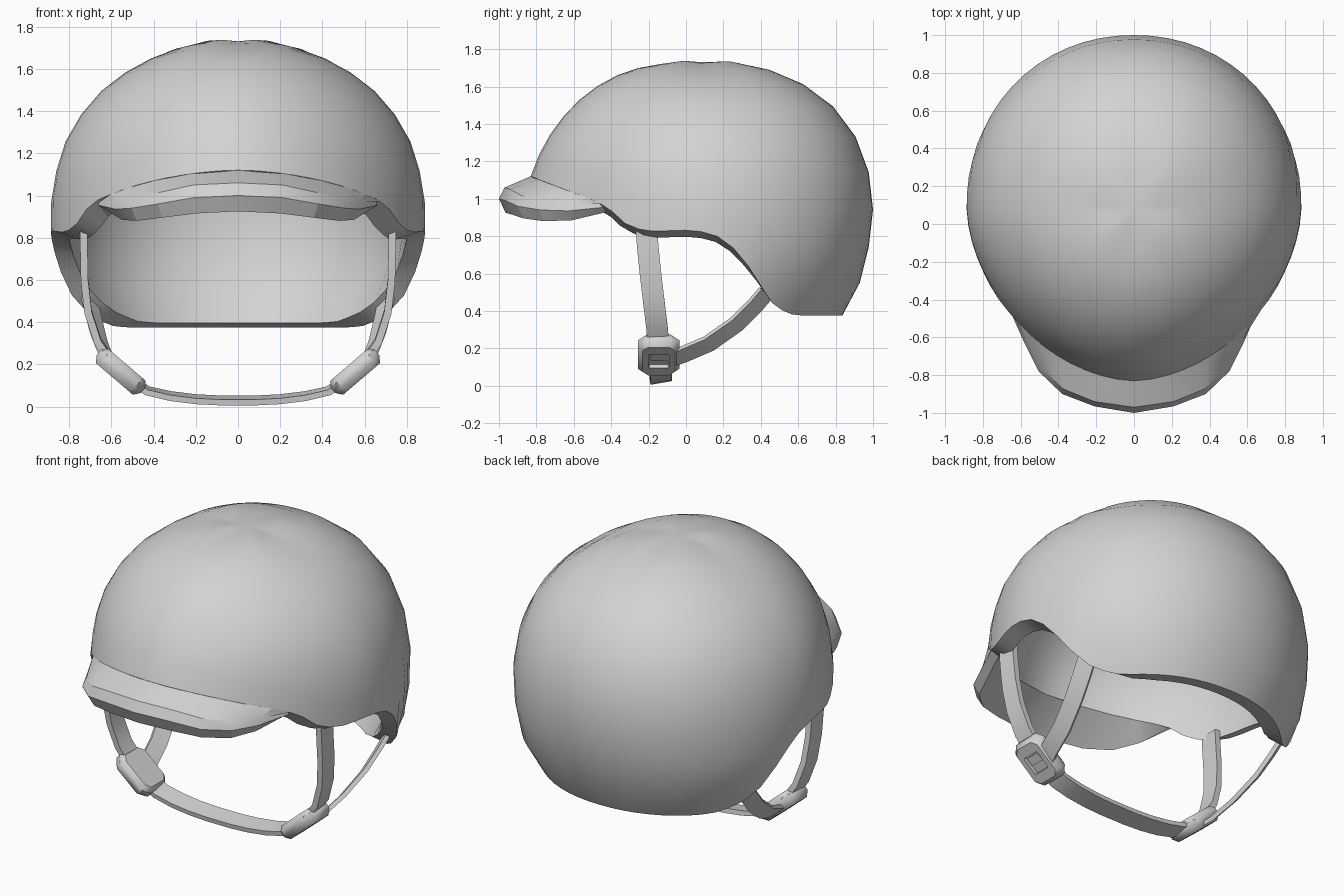
import bpy, bmesh, math
from mathutils import Vector

if "Cube" in bpy.data.objects:
    bpy.data.objects.remove(bpy.data.objects["Cube"])

grey = bpy.data.materials.new("plain_grey")
grey.diffuse_color = (0.65, 0.65, 0.65, 1)
grey.use_nodes = True
grey.node_tree.nodes["Principled BSDF"].inputs["Base Color"].default_value = grey.diffuse_color


def finish(name, bm, angle=30):
    bmesh.ops.remove_doubles(bm, verts=bm.verts, dist=0.0005)
    bmesh.ops.recalc_face_normals(bm, faces=bm.faces)
    mesh = bpy.data.meshes.new(name)
    bm.to_mesh(mesh)
    bm.free()
    ob = bpy.data.objects.new(name, mesh)
    bpy.context.collection.objects.link(ob)
    mesh.materials.append(grey)
    bpy.ops.object.select_all(action='DESELECT')
    ob.select_set(True)
    bpy.context.view_layer.objects.active = ob
    bpy.ops.object.shade_smooth_by_angle(angle=math.radians(angle))
    return ob


def loft(name, rings, angle=30):
    """Skin closed cross-sections and cap both ends."""
    bm = bmesh.new()
    rows = [[bm.verts.new(p) for p in r] for r in rings]
    n = len(rows[0])
    for a, b in zip(rows, rows[1:]):
        for i in range(n):
            j = (i + 1) % n
            bm.faces.new((a[i], a[j], b[j], b[i]))
    bm.faces.new(rows[0])
    bm.faces.new(rows[-1])
    return finish(name, bm, angle)


def interp(table, x):
    if x <= table[0][0]:
        return table[0][1]
    for (x0, y0), (x1, y1) in zip(table, table[1:]):
        if x <= x1:
            return y0 + (y1 - y0) * (x - x0) / (x1 - x0)
    return table[-1][1]


# Shell: distance from the centre by angle from the top, in three directions
CENTRE = Vector((0, 0.08, 0.9))
WALL = 0.09
SIDE = [(0, .83), (16, .842), (32, .858), (48, .88), (64, .892), (77, .887),
        (94, .888), (115, .925), (125, .905)]
FRONT = [(0, .83), (12, .84), (27, .877), (42, .90), (56, .915), (76, .936), (90, .955)]
BACK = [(0, .83), (15, .849), (31, .883), (47, .92), (65, .935), (85, .923),
        (101, .91), (116, .921), (125, .92)]
# Lower edge: height by depth
RIM = [(-.83, 1.12), (-.43, .965), (-.33, .87), (-.22, .825), (0, .832), (.13, .82),
       (.22, .77), (.3, .69), (.38, .57), (.45, .45), (.54, .385), (.63, .375)]


def shell_point(az, th, inset=0):
    c, s = math.cos(az), math.sin(az)
    deg = math.degrees(th)
    p = 2.08 - 0.36 * min(1, deg / 85) ** 1.5 if s < 0 else 2.08
    rx = interp(SIDE, deg) - inset
    ry = interp(FRONT if s < 0 else BACK, deg) - inset
    r = ((abs(c) / rx) ** p + (abs(s) / ry) ** p) ** (-1 / p)
    return CENTRE + r * Vector((c * math.sin(th), s * math.sin(th), math.cos(th)))


def rim_angle(az, inset=0):
    lo, hi = 0.3, math.radians(135)
    for _ in range(40):
        mid = (lo + hi) / 2
        p = shell_point(az, mid, inset)
        drop = interp([(.3, .035), (.5, -.02)], p.y) if inset else 0
        if p.z > interp(RIM, p.y) - drop:
            lo = mid
        else:
            hi = mid
    return lo


def rim_point(az, inset=0):
    return shell_point(az, rim_angle(az, inset), inset)


def build_shell():
    bm = bmesh.new()
    segs, rows = 64, 10
    edges = []
    for inset in (0, WALL):
        pole = bm.verts.new(shell_point(0, 0, inset))
        grid = []
        for i in range(segs):
            az = 2 * math.pi * i / segs
            top = rim_angle(az, inset)
            grid.append([bm.verts.new(shell_point(az, top * k / rows, inset))
                         for k in range(1, rows + 1)])
        for i in range(segs):
            a, b = grid[i], grid[(i + 1) % segs]
            bm.faces.new((pole, a[0], b[0]))
            for k in range(rows - 1):
                bm.faces.new((a[k], a[k + 1], b[k + 1], b[k]))
        edges.append([col[-1] for col in grid])
    o, n = edges
    for i in range(segs):
        j = (i + 1) % segs
        bm.faces.new((o[i], n[i], n[j], o[j]))
    finish("helmet_shell", bm, 35)


build_shell()

# Visor: sections from the middle to the side, tied to the outer and inner shell rims
HALF = [
    [(0, -.83), (0, -.97, 1.06), (0, -1, 1.0), (0, -.965, .925)],
    [(.23, -.80), (.21, -.94, 1.05), (.21, -.965, .99), (.2, -.93, .915)],
    [(.41, -.73), (.37, -.875, 1.015), (.38, -.9, .96), (.36, -.87, .895)],
    [(.53, -.62), (.49, -.765, .985), (.505, -.78, .94), (.48, -.76, .88)],
    [(.60, -.53), (.57, -.62, .97), (.58, -.63, .935), (.55, -.61, .885)],
    [(.66, -.44), (.665, -.44, .97), (.665, -.43, .955), (.62, -.42, .93)],
]
sections = []
for sec in HALF:
    az = math.atan2(sec[0][1] - CENTRE.y, sec[0][0])
    sections.append([rim_point(az)] + [Vector(p) for p in sec[1:]] + [rim_point(az, WALL)])
flip = lambda ring: [Vector((-p[0], p[1], p[2])) for p in ring]
loft("visor", [flip(s) for s in reversed(sections[1:])] + sections, 20)


# Straps: flat ribbons swept along a path
def ribbon(path, across, width, thick):
    pts = [Vector(p) for p in path]
    rings = []
    for i, p in enumerate(pts):
        t = (pts[min(i + 1, len(pts) - 1)] - pts[max(i - 1, 0)]).normalized()
        w = Vector(across)
        w = (w - t * w.dot(t)).normalized()
        n = t.cross(w) * thick / 2
        w = w * width / 2
        rings.append([p + w + n, p - w + n, p - w - n, p + w - n])
    return rings


front_strap = ribbon([(.73, -.21, .83), (.73, -.205, .75), (.727, -.19, .6),
                      (.71, -.172, .45), (.665, -.155, .31), (.58, -.145, .19)],
                     (0, 1, .1), .115, .035)
back_strap = ribbon([(.56, -.10, .14), (.59, -.02, .165), (.62, .12, .225),
                     (.66, .27, .33), (.685, .37, .43), (.70, .43, .50)],
                    (-.65, .42, -.6), .10, .025)
half_chin = [(.08, .029), (.2, .035), (.32, .05), (.43, .075), (.54, .155)]
chin = [(-x, -.135, z) for x, z in reversed(half_chin)] + [(x, -.135, z) for x, z in half_chin]
loft("chin_strap", ribbon(chin, (0, 1, .17), .115, .028))

# Buckle: rounded plate with a recessed window on the outer side
U = Vector((.76, 0, .65))
V = Vector((0, 1, 0))
N = Vector((.65, 0, -.76))
MID = Vector((.556, -.146, .165))


def plate(length, width, corner, depth, shift=0):
    a, b, c = length / 2, width / 2, corner
    outline = [(a - c, b), (a, b - c), (a, c - b), (a - c, -b),
               (c - a, -b), (-a, c - b), (-a, b - c), (c - a, b)]
    return [MID + U * (u + shift) + V * v + N * depth for u, v in outline]


buckle = [plate(.23, .18, .03, -.045), plate(.275, .22, .04, -.02),
          plate(.275, .22, .04, .015), plate(.23, .175, .03, .045),
          plate(.11, .11, .005, .045), plate(.11, .11, .005, .02)]

for side, fix in (("right", lambda r: r), ("left", flip)):
    loft("front_strap_" + side, [fix(r) for r in front_strap])
    loft("back_strap_" + side, [fix(r) for r in back_strap])
    loft("buckle_" + side, [fix(r) for r in buckle], 42)
    # Small tongue filling part of the window
    loft("buckle_tongue_" + side, [fix(plate(.05, .09, .005, .015, .02)),
                                   fix(plate(.05, .09, .005, .035, .02))])
